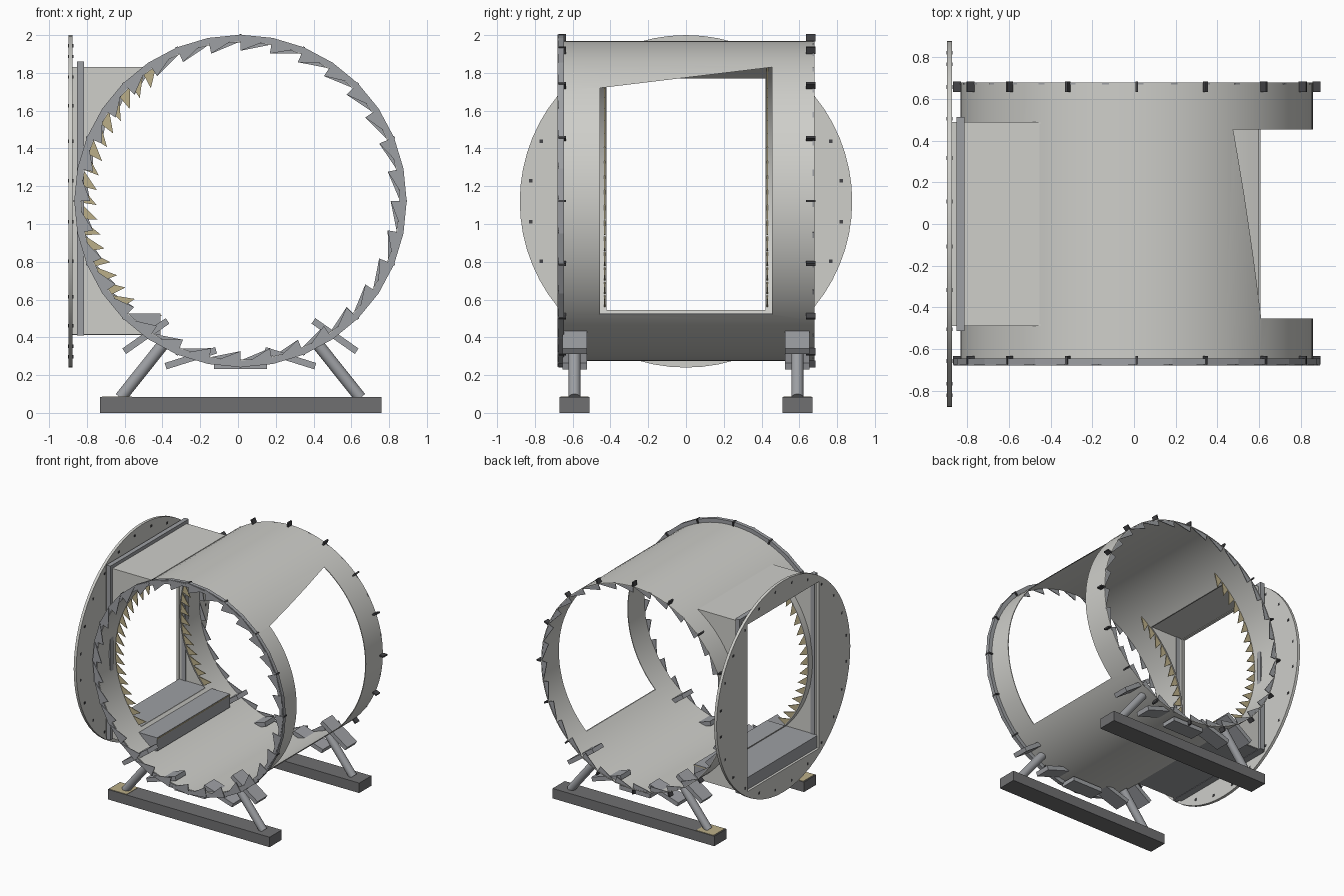
import bpy, bmesh, math
from mathutils import Matrix, Vector

if "Cube" in bpy.data.objects:
    bpy.data.objects.remove(bpy.data.objects["Cube"])

CX, CZ, R = 0.013, 1.122, 0.846   # drum axis and radius


def material(name, r, g, b):
    m = bpy.data.materials.new(name)
    m.diffuse_color = (r, g, b, 1)
    m.use_nodes = True
    m.node_tree.nodes["Principled BSDF"].inputs["Base Color"].default_value = m.diffuse_color
    return m


LIGHT = material("light_grey", 0.62, 0.62, 0.59)
STEEL = material("steel_grey", 0.34, 0.35, 0.37)
DARK = material("dark_grey", 0.16, 0.16, 0.165)
BLACK = material("bolt_dark", 0.06, 0.06, 0.065)
TAN = material("tan", 0.50, 0.43, 0.25)


def finish(bm, name, mat):
    bmesh.ops.recalc_face_normals(bm, faces=bm.faces)
    me = bpy.data.meshes.new(name)
    bm.to_mesh(me)
    bm.free()
    ob = bpy.data.objects.new(name, me)
    me.materials.append(mat)
    bpy.context.collection.objects.link(ob)
    return ob


def add_box(bm, x0, x1, y0, y1, z0, z1):
    m = Matrix.Translation(((x0 + x1) / 2, (y0 + y1) / 2, (z0 + z1) / 2))
    bmesh.ops.create_cube(bm, size=1, matrix=m @ Matrix.Diagonal((x1 - x0, y1 - y0, z1 - z0, 1)))


def add_prism(bm, pts, a0, a1, axis):
    """Extrude an (x,z) outline along y, or a (y,z) outline along x."""
    def place(p, a):
        return (p[0], a, p[1]) if axis == "y" else (a, p[0], p[1])
    lo = [bm.verts.new(place(p, a0)) for p in pts]
    hi = [bm.verts.new(place(p, a1)) for p in pts]
    n = len(pts)
    bm.faces.new(lo)
    bm.faces.new(hi[::-1])
    for i in range(n):
        j = (i + 1) % n
        bm.faces.new((lo[i], lo[j], hi[j], hi[i]))


def polar(r, deg):
    a = math.radians(deg)
    return (CX + r * math.cos(a), CZ + r * math.sin(a))


def add_ring(bm, r0, r1, y0, y1, n):
    """Hollow ring about the drum axis."""
    loops = []
    for r, y in ((r1, y0), (r1, y1), (r0, y1), (r0, y0)):
        row = []
        for i in range(n):
            x, z = polar(r, 360 * i / n)
            row.append(bm.verts.new((x, y, z)))
        loops.append(row)
    for k in range(4):
        a, b = loops[k], loops[(k + 1) % 4]
        for i in range(n):
            j = (i + 1) % n
            bm.faces.new((a[i], a[j], b[j], b[i]))


def cut(ob, pts, x0, x1):
    """Cut a (y,z) outline through an object, along x."""
    bm = bmesh.new()
    add_prism(bm, pts, x0, x1, "x")
    cutter = finish(bm, "cutter", LIGHT)
    cutter.hide_render = True
    mod = ob.modifiers.new("opening", "BOOLEAN")
    mod.operation, mod.solver, mod.object = "DIFFERENCE", "EXACT", cutter
    bpy.context.view_layer.objects.active = ob
    bpy.ops.object.modifier_apply(modifier=mod.name)
    bpy.data.objects.remove(cutter)


def smooth(ob):
    bpy.ops.object.select_all(action="DESELECT")
    ob.select_set(True)
    bpy.context.view_layer.objects.active = ob
    bpy.ops.object.shade_smooth_by_angle(angle=math.radians(30))


def rect(y, z0, z1):
    return [(-y, z0), (y, z0), (y, z1), (-y, z1)]


# Drum shell with a slanted side opening and a duct opening
bm = bmesh.new()
add_ring(bm, R - 0.006, R, -0.67, 0.68, 96)
drum = finish(bm, "drum_shell", LIGHT)
cut(drum, [(-0.455, 0.52), (0.455, 0.52), (0.455, 1.83), (-0.455, 1.72)], 0.25, 1.2)
cut(drum, rect(0.42, 0.545, 1.77), -1.2, -0.25)
smooth(drum)

# Front flange
bm = bmesh.new()
add_ring(bm, R, 0.88, -0.675, -0.645, 32)
finish(bm, "front_flange", STEEL)

# Saw teeth around both ends of the drum
for name, y, ro in (("front_teeth", -0.676, 0.88), ("back_teeth", 0.674, 0.85)):
    bm = bmesh.new()
    for i in range(32):
        a = 11.25 * i
        add_prism(bm, [polar(ro, a), polar(0.795, a), polar(ro - 0.01, a - 10.5)],
                  y - 0.003, y + 0.003, "y")
    finish(bm, name, STEEL)

# Pins around both ends
bm = bmesh.new()
for y0, y1 in ((-0.675, -0.635), (0.635, 0.685)):
    for i in range(16):
        a = 22.5 * i
        d = 0.4
        add_prism(bm, [polar(0.845, a - d), polar(0.883, a - d), polar(0.883, a + d),
                       polar(0.845, a + d)], y0, y1, "y")
finish(bm, "edge_pins", BLACK)

# Tan teeth along the duct opening edges
bm = bmesh.new()
for s in (-1, 1):
    for i in range(17):
        a = 124 + 5.9 * i
        add_prism(bm, [polar(0.842, a - 2), polar(0.842, a + 3.5), polar(0.762, a + 4.5)],
                  s * 0.43 - 0.003, s * 0.43 + 0.003, "y")
finish(bm, "duct_teeth", TAN)

# Duct side walls, following the drum curve
lo = 180 + math.degrees(math.asin((CZ - 0.415) / R))
hi = 180 - math.degrees(math.asin((1.83 - CZ) / R))
arc = [polar(R, lo + (hi - lo) * i / 24) for i in range(25)]
bm = bmesh.new()
for y0 in (-0.49, 0.48):
    add_prism(bm, [(-0.878, 1.83), (-0.878, 0.415)] + arc, y0, y0 + 0.01, "y")
add_box(bm, -0.878, -0.455, -0.49, 0.49, 1.82, 1.832)
finish(bm, "duct_walls", LIGHT)

# Duct floor sill
bm = bmesh.new()
add_box(bm, -0.878, -0.41, -0.48, 0.48, 0.413, 0.525)
finish(bm, "duct_sill", STEEL)
bm = bmesh.new()
add_box(bm, -0.56, -0.405, -0.48, 0.48, 0.513, 0.519)
finish(bm, "sill_trim", TAN)

# Duct collar frame
bm = bmesh.new()
add_box(bm, -0.853, -0.815, -0.515, 0.515, 1.82, 1.86)
add_box(bm, -0.853, -0.815, -0.515, 0.515, 0.41, 0.45)
for y0 in (-0.515, 0.475):
    add_box(bm, -0.853, -0.815, y0, y0 + 0.04, 0.45, 1.82)
finish(bm, "duct_collar", STEEL)

# Round end plate with a rectangular opening
bm = bmesh.new()
add_prism(bm, [(0.88 * math.cos(math.tau * i / 64), 1.12 + 0.88 * math.sin(math.tau * i / 64))
               for i in range(64)], -0.898, -0.875, "x")
plate = finish(bm, "end_plate", LIGHT)
cut(plate, rect(0.47, 0.425, 1.815), -1.2, -0.7)
smooth(plate)

# Plate bolts
bm = bmesh.new()
for i in range(24):
    a = math.tau * (i + 0.5) / 24
    y, z = 0.83 * math.cos(a), 1.12 + 0.83 * math.sin(a)
    add_box(bm, -0.9, -0.872, y - 0.009, y + 0.009, z - 0.009, z + 0.009)
finish(bm, "plate_bolts", BLACK)

# Stands: base beam, slanted struts and saddle plates
for side, s in (("front", -1), ("back", 1)):
    bm = bmesh.new()
    add_box(bm, -0.73, 0.76, s * 0.59 - 0.08, s * 0.59 + 0.08, 0, 0.083)
    finish(bm, side + "_base_beam", DARK)

    bm = bmesh.new()
    add_box(bm, -0.72, -0.56, s * 0.59 - 0.075, s * 0.59 + 0.075, 0.08, 0.086)
    finish(bm, side + "_foot_pad", TAN)

    bm = bmesh.new()
    for m in (-1, 1):
        a = Vector((CX + m * 0.635, s * 0.59, 0.08))
        b = Vector((CX + m * 0.40, s * 0.59, 0.375))
        rot = (b - a).to_track_quat("Z", "Y").to_matrix().to_4x4()
        bmesh.ops.create_cone(bm, cap_ends=True, segments=20, radius1=0.032, radius2=0.032,
                              depth=(b - a).length, matrix=Matrix.Translation((a + b) / 2) @ rot)
    smooth(finish(bm, side + "_struts", STEEL))

    bm = bmesh.new()
    for deg in (-35, -17.5, 0, 17.5, 35):
        x, z = polar(0.873, -90 + deg)
        bmesh.ops.create_cube(bm, size=1, matrix=Matrix.Translation((x, s * 0.59, z))
                              @ Matrix.Rotation(math.radians(deg), 4, "Y")
                              @ Matrix.Diagonal((0.28, 0.13, 0.035, 1)))
    finish(bm, side + "_saddle_plates", STEEL)
